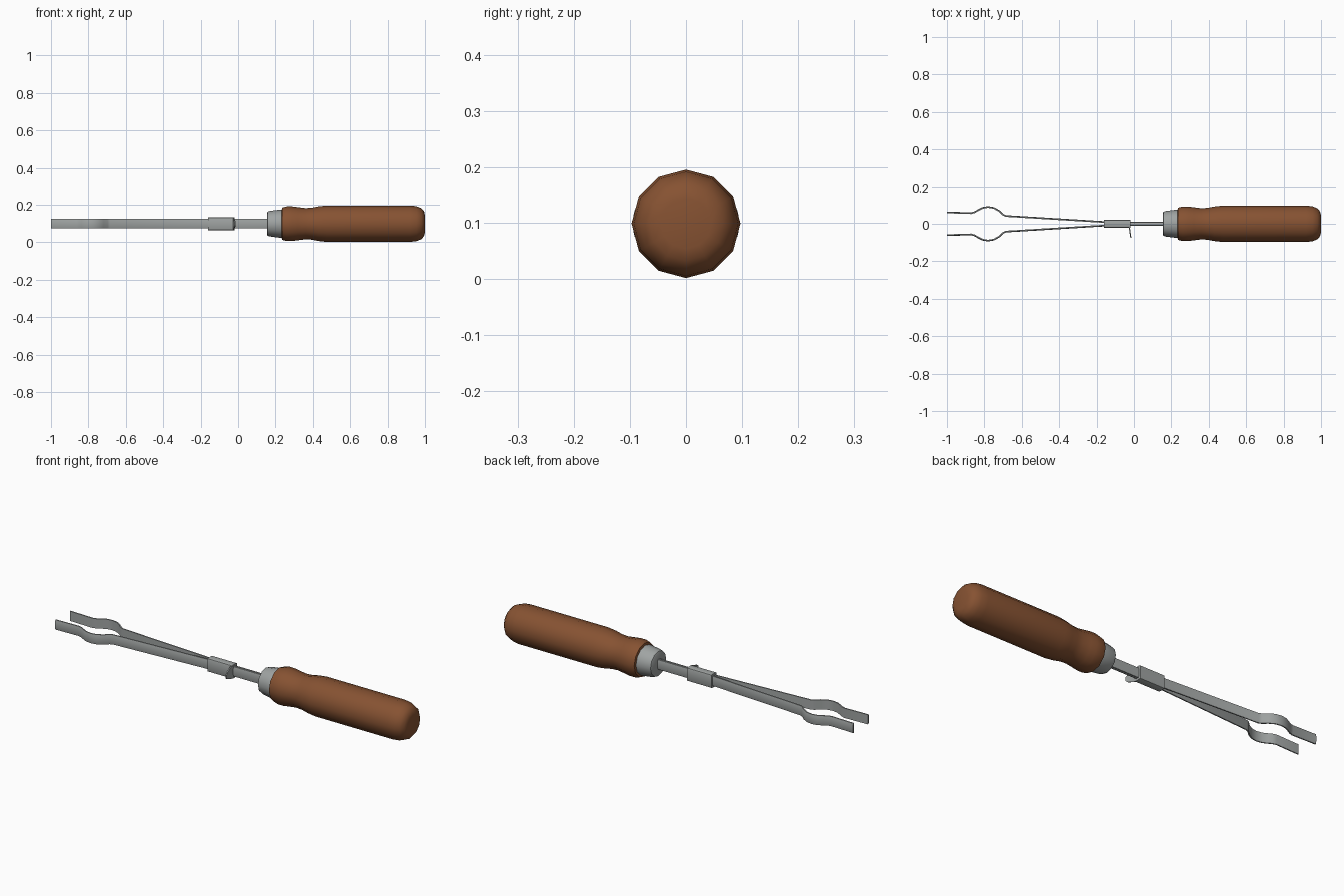
import bpy, bmesh, math
from mathutils import Vector

cube = bpy.data.objects.get("Cube")
if cube:
    bpy.data.objects.remove(cube, do_unlink=True)

AXIS_Z = 0.0985


def material(name, rgb):
    m = bpy.data.materials.new(name)
    m.use_nodes = True
    m.diffuse_color = (*rgb, 1)
    bsdf = m.node_tree.nodes["Principled BSDF"]
    bsdf.inputs["Base Color"].default_value = (*rgb, 1)
    bsdf.inputs["Roughness"].default_value = 0.6
    return m


wood = material("brown wood", (0.24, 0.085, 0.032))
steel = material("grey steel", (0.35, 0.37, 0.365))


def finish(name, bm, mat, angle=40):
    bmesh.ops.recalc_face_normals(bm, faces=bm.faces)
    mesh = bpy.data.meshes.new(name)
    bm.to_mesh(mesh)
    bm.free()
    mesh.materials.append(mat)
    mesh.shade_smooth()
    mesh.set_sharp_from_angle(angle=math.radians(angle))
    ob = bpy.data.objects.new(name, mesh)
    ob.location.z = AXIS_Z
    bpy.context.collection.objects.link(ob)
    return ob


def loft(name, rings, mat, angle=40):
    """Skin a row of equal closed rings and cap both ends."""
    bm = bmesh.new()
    loops = [[bm.verts.new(p) for p in ring] for ring in rings]
    n = len(loops[0])
    for a, b in zip(loops, loops[1:]):
        for i in range(n):
            j = (i + 1) % n
            bm.faces.new((a[i], a[j], b[j], b[i]))
    bm.faces.new(loops[0])
    bm.faces.new(loops[-1])
    return finish(name, bm, mat, angle)


def lathe(name, profile, mat, sides=12):
    turns = [math.tau * i / sides for i in range(sides)]
    rings = [[(x, r * math.sin(t), r * math.cos(t)) for t in turns] for x, r in profile]
    return loft(name, rings, mat)


# Turned wooden grip with a waist near the collar
lathe("handle", [(0.232, 0.07), (0.236, 0.086), (0.26, 0.092), (0.29, 0.092),
                 (0.32, 0.088), (0.36, 0.083), (0.395, 0.085), (0.43, 0.092),
                 (0.475, 0.097), (0.92, 0.097), (0.955, 0.093), (0.98, 0.083),
                 (0.995, 0.066), (1.0, 0.045)], wood)

# Metal collar
lathe("collar", [(0.155, 0.058), (0.158, 0.064), (0.17, 0.068),
                 (0.225, 0.075), (0.24, 0.075)], steel)

# Sprung arms: a strip with a gently domed outer side swept along a path
PATH = [(0.2, 0.006), (-0.09, 0.006), (-0.16, 0.009), (-0.685, 0.041),
        (-0.70, 0.048), (-0.722, 0.068), (-0.75, 0.084), (-0.78, 0.089),
        (-0.81, 0.084), (-0.835, 0.071), (-0.852, 0.061), (-0.87, 0.056),
        (-1.0, 0.060)]
SECTION = [(-0.004, -0.025), (0.002, -0.025), (0.005, -0.013),
           (0.005, 0.013), (0.002, 0.025), (-0.004, 0.025)]


def arm(name, side):
    pts = [Vector(p) for p in PATH]
    rings = []
    for i, p in enumerate(pts):
        d = (pts[min(i + 1, len(pts) - 1)] - pts[max(i - 1, 0)]).normalized()
        out = Vector((d.y, -d.x))
        if i in (0, len(pts) - 1):
            out = Vector((0, 1))
        rings.append([(p.x + out.x * o, side * (p.y + out.y * o), z) for o, z in SECTION])
    loft(name, rings, steel, 35)


arm("back_arm", 1)
arm("front_arm", -1)

# Sliding sleeve that closes the arms
bm = bmesh.new()
bmesh.ops.create_cube(bm, size=1)
for v in bm.verts:
    v.co = (v.co.x * 0.14 - 0.09, v.co.y * 0.042, v.co.z * 0.07)
long_edges = [e for e in bm.edges if abs(e.verts[0].co.x - e.verts[1].co.x) > 0.1]
bmesh.ops.bevel(bm, geom=long_edges, offset=0.008, segments=2, affect="EDGES", profile=0.5)
finish("sleeve", bm, steel)

# Thumb tab on the sleeve, narrowing to a rounded tip
tab = [(-0.022, -0.012, 0.032), (-0.024, -0.024, 0.032), (-0.021, -0.045, 0.024),
       (-0.018, -0.065, 0.017), (-0.016, -0.075, 0.008)]
loft("thumb_tab", [[(x - 0.003, y, -w), (x + 0.003, y, -w),
                    (x + 0.003, y, w), (x - 0.003, y, w)] for x, y, w in tab], steel)
